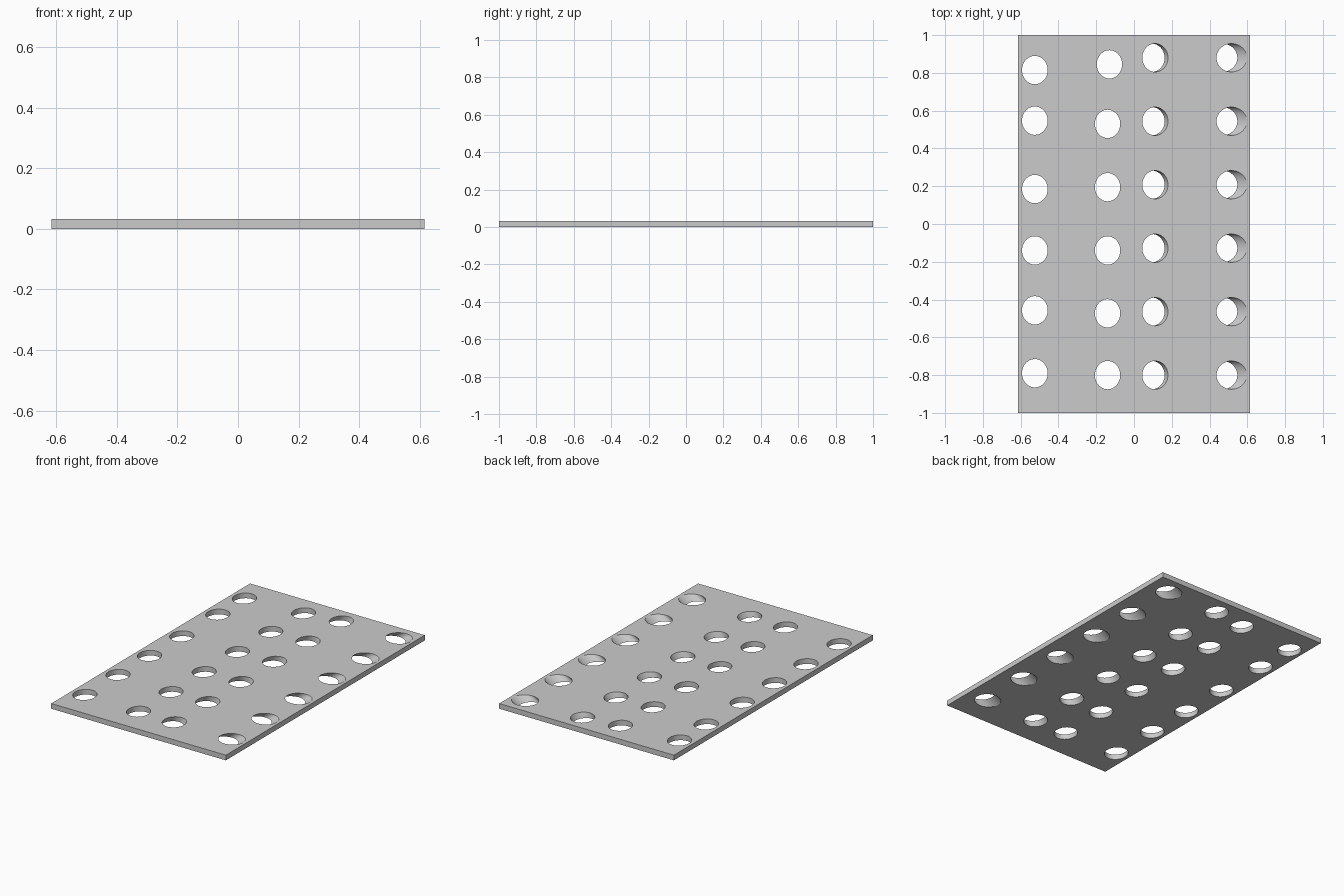
import bpy, bmesh, math

if "Cube" in bpy.data.objects:
    bpy.data.objects.remove(bpy.data.objects["Cube"])

W, L, T = 0.615, 1.0, 0.033   # half width, half length, thickness
N, RY = 48, 0.075             # hole sides, hole radius along y


def make_object(name, bm):
    bmesh.ops.recalc_face_normals(bm, faces=bm.faces)
    mesh = bpy.data.meshes.new(name)
    bm.to_mesh(mesh)
    bm.free()
    ob = bpy.data.objects.new(name, mesh)
    bpy.context.collection.objects.link(ob)
    return ob


def add_pin(bm, x, y, rx, lean):
    """Elliptic pin; x is its centre at the top face, lean its shift across the plate."""
    rings = []
    for z in (-0.01, T + 0.01):
        cx = x + lean * (z - T) / T
        rings.append([bm.verts.new((cx + rx * math.cos(2 * math.pi * i / N),
                                    y + RY * math.sin(2 * math.pi * i / N), z))
                      for i in range(N)])
    low, high = rings
    for i in range(N):
        j = (i + 1) % N
        bm.faces.new((low[i], low[j], high[j], high[i]))
    bm.faces.new(low[::-1])
    bm.faces.new(high)


# Flat plate
bm = bmesh.new()
bmesh.ops.create_cube(bm, size=1)
for v in bm.verts:
    v.co = (v.co.x * 2 * W, v.co.y * 2 * L, (v.co.z + 0.5) * T)
plate = make_object("perforated_plate", bm)

# Four columns of holes: two straight, two leaning
even_rows = [0.88 - 0.336 * i for i in range(6)]
columns = [
    (-0.525, 0.068, 0.0, (0.815, 0.547, 0.185, -0.14, -0.457, -0.79)),
    (-0.14, 0.067, 0.0, (0.845, 0.53, 0.195, -0.14, -0.473, -0.80)),
    (0.112, 0.068, 0.018, even_rows),
    (0.517, 0.080, 0.050, even_rows),
]
bm = bmesh.new()
for c, (x, rx, lean, rows) in enumerate(columns):
    for r, y in enumerate(rows):
        add_pin(bm, x + (0.01 if (c, r) == (1, 0) else 0), y, rx, lean)
cutter = make_object("hole_cutter", bm)
cutter.hide_render = True

# Cut the holes
mod = plate.modifiers.new("holes", 'BOOLEAN')
mod.operation = 'DIFFERENCE'
mod.solver = 'EXACT'
mod.object = cutter
bpy.context.view_layer.objects.active = plate
plate.select_set(True)
bpy.ops.object.modifier_apply(modifier=mod.name)
bpy.data.objects.remove(cutter, do_unlink=True)

# Smooth hole walls, sharp rims
bpy.ops.object.shade_smooth_by_angle(angle=math.radians(25))
